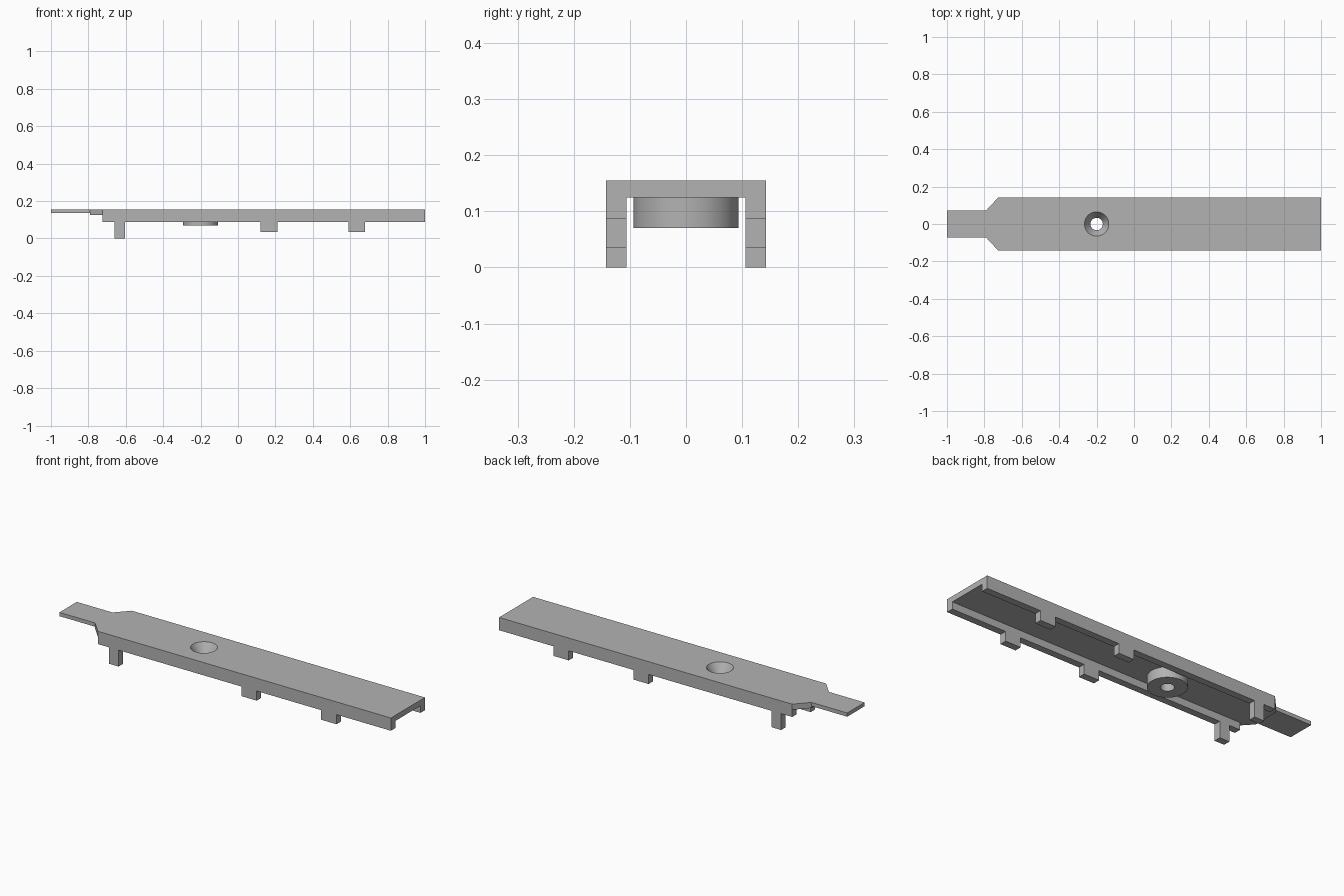
import bpy
import bmesh
from mathutils import Matrix, Vector

cube = bpy.data.objects.get("Cube")
if cube:
    bpy.data.objects.remove(cube, do_unlink=True)

grey = bpy.data.materials.new("plain grey")
grey.use_nodes = True
colour = (0.45, 0.45, 0.45, 1)
grey.diffuse_color = colour
grey.node_tree.nodes["Principled BSDF"].inputs["Base Color"].default_value = colour

TOP, HALF = 0.155, 0.143      # upper surface and half width
HOLE_X = -0.2


def make_object(name, bm):
    bmesh.ops.recalc_face_normals(bm, faces=bm.faces)
    mesh = bpy.data.meshes.new(name)
    bm.to_mesh(mesh)
    bm.free()
    mesh.materials.append(grey)
    obj = bpy.data.objects.new(name, mesh)
    bpy.context.collection.objects.link(obj)
    return obj


def prism(name, points, offset):
    """Extrude a flat outline along the offset vector."""
    bm = bmesh.new()
    face = bm.faces.new([bm.verts.new(p) for p in points])
    ext = bmesh.ops.extrude_face_region(bm, geom=[face])
    verts = [v for v in ext["geom"] if isinstance(v, bmesh.types.BMVert)]
    bmesh.ops.translate(bm, verts=verts, vec=Vector(offset))
    return make_object(name, bm)


def cone(name, r_low, r_high, z_low, z_high):
    bm = bmesh.new()
    bmesh.ops.create_cone(bm, cap_ends=True, segments=64, radius1=r_low,
                          radius2=r_high, depth=z_high - z_low,
                          matrix=Matrix.Translation((HOLE_X, 0, (z_low + z_high) / 2)))
    return make_object(name, bm)


def combine(target, tool, operation):
    mod = target.modifiers.new(operation, "BOOLEAN")
    mod.operation = operation
    mod.solver = "EXACT"
    mod.object = tool
    bpy.context.view_layer.objects.active = target
    bpy.ops.object.modifier_apply(modifier=mod.name)
    bpy.data.objects.remove(tool, do_unlink=True)


# Side profile: tongue, step, wall edge and the hanging clips
RIM = 0.087
profile = [(-1, TOP), (-1, 0.135), (-0.79, 0.135), (-0.79, 0.125),
           (-0.725, 0.125), (-0.725, RIM)]
for x0, x1, z in [(-0.66, -0.603, 0), (0.12, 0.21, 0.036), (0.59, 0.68, 0.036)]:
    profile += [(x0, RIM), (x0, z), (x1, z), (x1, RIM)]
profile += [(1, RIM), (1, TOP)]
body = prism("cover_strip", [(x, -HALF, z) for x, z in profile], (0, 2 * HALF, 0))

# Open channel between the side walls
channel = [(-0.76, -0.106), (1.1, -0.106), (1.1, 0.106), (-0.76, 0.106)]
combine(body, prism("channel", [(x, y, -0.1) for x, y in channel], (0, 0, 0.225)),
        "DIFFERENCE")

# Narrow the end into the tongue with tapered shoulders
for side in (-1, 1):
    corner = [(-1.1, 0.073), (-0.79, 0.073), (-0.725, HALF), (-0.725, 0.2), (-1.1, 0.2)]
    combine(body, prism("corner", [(x, y * side, -0.1) for x, y in corner], (0, 0, 0.4)),
            "DIFFERENCE")

# Round boss with a countersunk hole
combine(body, cone("boss", 0.094, 0.094, 0.07, 0.14), "UNION")
combine(body, cone("hole", 0.033, 0.033, 0, 0.2), "DIFFERENCE")
combine(body, cone("countersink", 0.0326, 0.0714, 0.105, 0.165), "DIFFERENCE")

bpy.ops.object.select_all(action="DESELECT")
body.select_set(True)
bpy.context.view_layer.objects.active = body
bpy.ops.object.shade_smooth_by_angle(angle=0.5)
